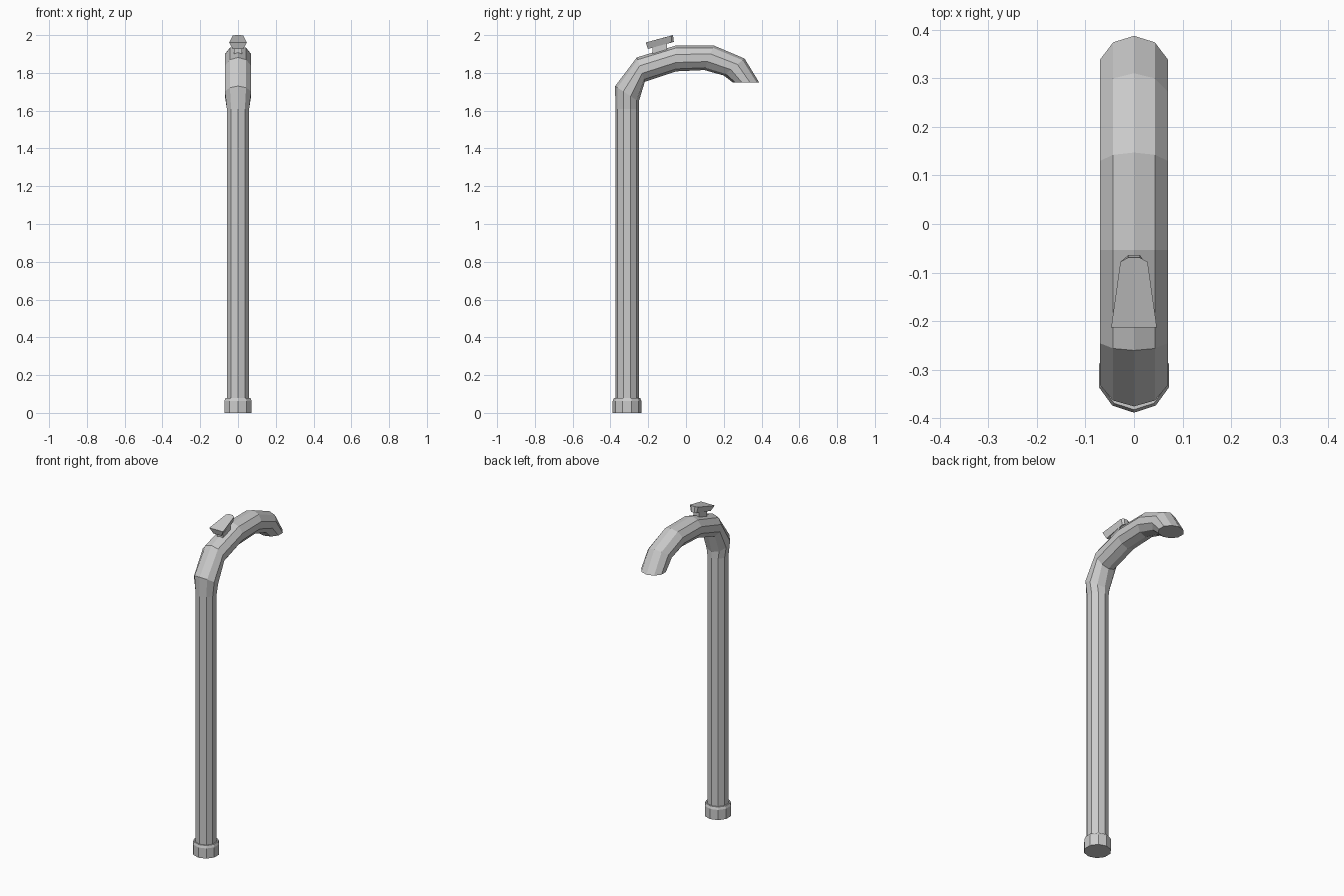
import bpy, bmesh, math
from mathutils import Vector

if "Cube" in bpy.data.objects:
    bpy.data.objects.remove(bpy.data.objects["Cube"])

SIDES = 10


def loft(name, rings):
    """Skin a list of closed point rings and cap both ends."""
    bm = bmesh.new()
    loops = [[bm.verts.new(p) for p in ring] for ring in rings]
    n = len(loops[0])
    for a, b in zip(loops, loops[1:]):
        for i in range(n):
            j = (i + 1) % n
            bm.faces.new((a[i], a[j], b[j], b[i]))
    bm.faces.new(loops[0])
    bm.faces.new(loops[-1])
    bmesh.ops.recalc_face_normals(bm, faces=bm.faces)
    mesh = bpy.data.meshes.new(name)
    bm.to_mesh(mesh)
    bm.free()
    obj = bpy.data.objects.new(name, mesh)
    bpy.context.collection.objects.link(obj)
    return obj


def ring(outer, inner, rx):
    """Ten-sided ring spanning two (y, z) points, with half width rx."""
    o, i = Vector((0, *outer)), Vector((0, *inner))
    mid, half = (o + i) / 2, (o - i) / 2
    angles = [2 * math.pi * k / SIDES for k in range(SIDES)]
    return [mid + half * math.cos(a) + Vector((rx * math.sin(a), 0, 0)) for a in angles]


# Pole and bent spout: outer point, inner point, half width
stations = [
    ((-.374, .04), (-.25, .04), .062),
    ((-.374, 1.61), (-.25, 1.61), .062),
    ((-.375, 1.73), (-.25, 1.648), .073),
    ((-.26, 1.882), (-.218, 1.753), .073),
    ((-.053, 1.945), (-.053, 1.808), .073),
    ((.147, 1.945), (.098, 1.815), .073),
    ((.31, 1.876), (.20, 1.786), .073),
    ((.387, 1.75), (.247, 1.75), .073),
]
loft("pole_and_spout", [ring(*s) for s in stations])

# Foot collar with chamfered top
loft("foot_collar", [ring((-.312 - r, z), (-.312 + r, z), r)
                     for r, z in ((.076, 0), (.076, .063), (.070, .078), (.058, .078))])


# Lever: tilted wedge, wider at its front and on top
def outline(front, back, tip):
    """Mirrored six-sided outline from (x, y, z) corners."""
    half = [front, back, tip]
    return [Vector(p) for p in half] + [Vector((-x, y, z)) for x, y, z in reversed(half)]


loft("lever", [
    outline((.028, -.202, 1.927), (.020, -.076, 1.961), (.012, -.064, 1.964)),
    outline((.047, -.213, 1.961), (.028, -.078, 1.997), (.012, -.069, 2.0)),
])

# Stem under the lever
loft("lever_stem", [[Vector((x, y, z + (y + .14) * .27))
                     for x, y in ((-.02, -.177), (.02, -.177), (.02, -.10), (-.02, -.10))]
                    for z in (1.89, 1.95)])
